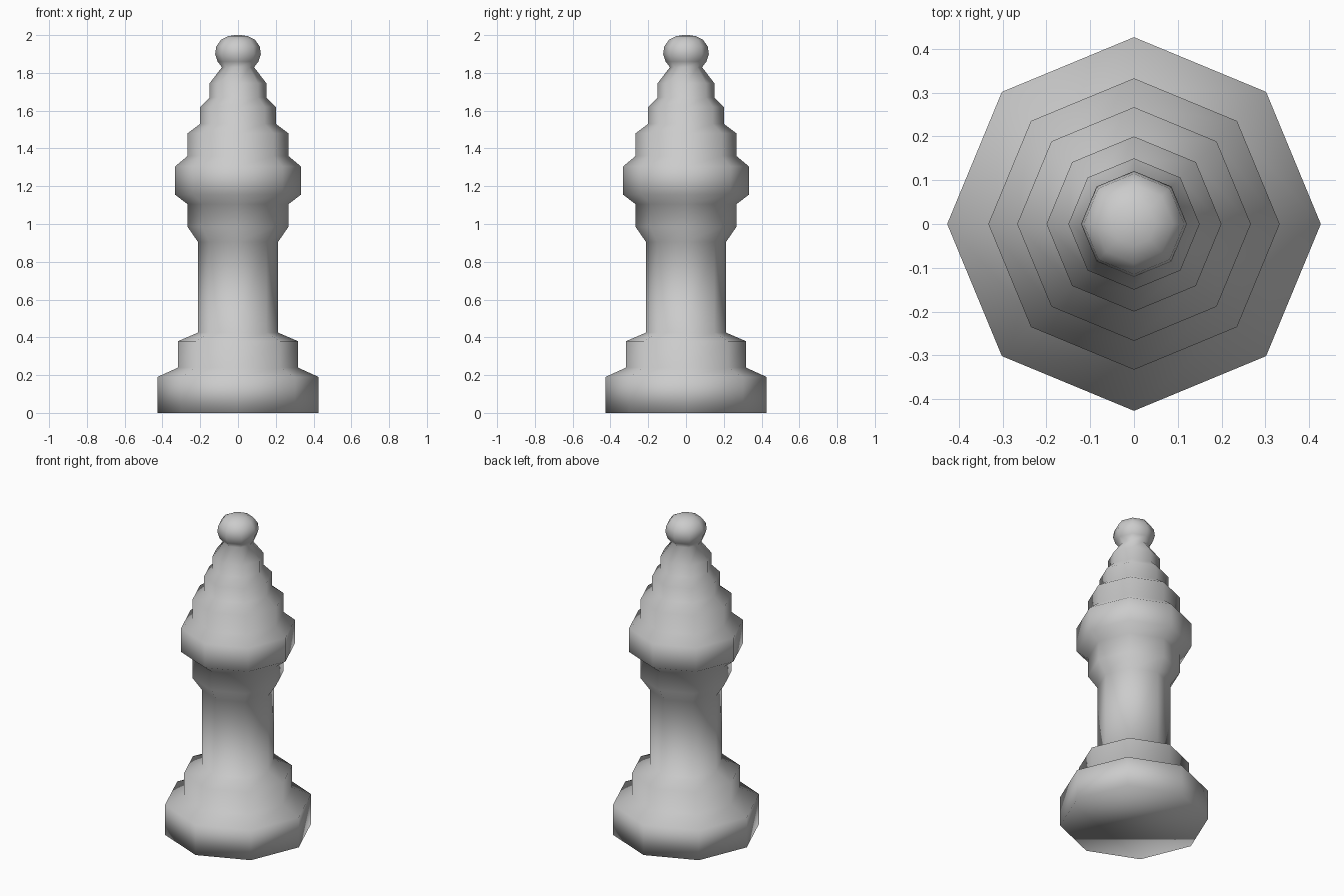
import bpy, bmesh
from math import cos, sin, tau

if "Cube" in bpy.data.objects:
    bpy.data.objects.remove(bpy.data.objects["Cube"])

SIDES = 8


def lathe(name, profile):
    """Eight-sided turned solid; profile is (radius, z) from bottom to top."""
    bm = bmesh.new()
    rings = []
    for r, z in profile:
        rings.append([bm.verts.new((r * cos(tau * i / SIDES), r * sin(tau * i / SIDES), z))
                      for i in range(SIDES)])
    for a, b in zip(rings, rings[1:]):
        for i in range(SIDES):
            j = (i + 1) % SIDES
            bm.faces.new((a[i], a[j], b[j], b[i]))
    bm.faces.new(rings[0][::-1])
    bm.faces.new(rings[-1])
    for f in bm.faces:
        f.smooth = True
    mesh = bpy.data.meshes.new(name)
    bm.to_mesh(mesh)
    bm.free()
    obj = bpy.data.objects.new(name, mesh)
    bpy.context.collection.objects.link(obj)
    return obj


# One continuous turned piece
lathe("turned_chess_piece", [
    # stepped base
    (0.427, 0.0), (0.427, 0.19), (0.317, 0.24), (0.317, 0.38),
    # column
    (0.212, 0.425), (0.212, 0.905),
    # collar
    (0.267, 0.985), (0.267, 1.105), (0.333, 1.155), (0.333, 1.305),
    # stepped head
    (0.267, 1.36), (0.267, 1.48), (0.2, 1.53), (0.2, 1.62),
    (0.15, 1.67), (0.15, 1.745),
    # neck and ball finial
    (0.085, 1.83), (0.108, 1.86), (0.121, 1.90), (0.115, 1.94),
    (0.09, 1.975), (0.05, 1.995), (0.012, 2.0),
])
